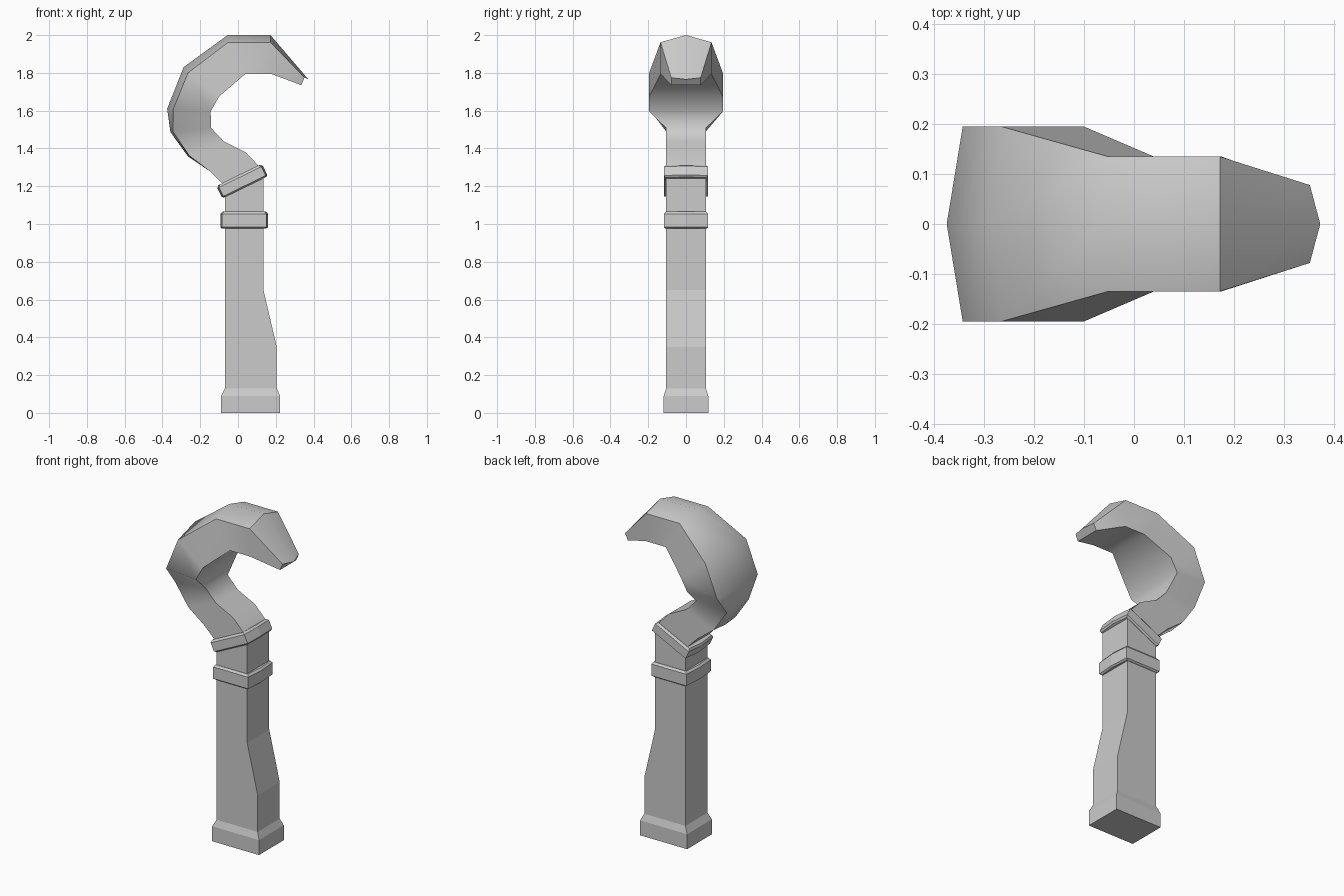
import bpy, bmesh
from math import radians
from mathutils import Matrix, Vector

if "Cube" in bpy.data.objects:
    bpy.data.objects.remove(bpy.data.objects["Cube"])


def loft(name, rings, smooth=0):
    """Skin a list of equal-length point rings and cap both ends."""
    bm = bmesh.new()
    loops = [[bm.verts.new(p) for p in ring] for ring in rings]
    n = len(loops[0])
    for a, b in zip(loops, loops[1:]):
        for i in range(n):
            j = (i + 1) % n
            bm.faces.new((a[i], a[j], b[j], b[i]))
    bm.faces.new(loops[0])
    bm.faces.new(loops[-1])
    bmesh.ops.recalc_face_normals(bm, faces=bm.faces)
    mesh = bpy.data.meshes.new(name)
    bm.to_mesh(mesh)
    bm.free()
    obj = bpy.data.objects.new(name, mesh)
    bpy.context.collection.objects.link(obj)
    if smooth:
        bpy.ops.object.select_all(action='DESELECT')
        obj.select_set(True)
        bpy.context.view_layer.objects.active = obj
        bpy.ops.object.shade_smooth_by_angle(angle=radians(smooth))
    return obj


# Handle: (left x, left z, right x, right z, half depth), slanted at the top
handle = [
    (-.09, 0, .223, 0, .118), (-.09, .09, .223, .09, .118),
    (-.07, .13, .205, .13, .105), (-.07, .35, .205, .35, .105),
    (-.07, .65, .135, .65, .105), (-.07, 1.17, .135, 1.27, .105),
]
loft("handle", [[(xl, -w, zl), (xr, -w, zr), (xr, w, zr), (xl, w, zl)]
                for xl, zl, xr, zr, w in handle])


# Collars: bands with slightly peaked ends and chamfered rims
def collar(name, centre, half_x, height, tilt):
    turn = Matrix.Translation(centre) @ Matrix.Rotation(radians(-tilt), 4, 'Y')
    h = height / 2
    rings = []
    for z, inset in ((-h, .010), (-h + .008, 0), (h - .012, 0), (h, .010)):
        x, y = half_x - inset, .117 - inset
        ring = [(-x + .009, -y), (x - .009, -y), (x, 0),
                (x - .009, y), (-x + .009, y), (-x, 0)]
        rings.append([turn @ Vector((px, py, z)) for px, py in ring])
    loft(name, rings)


collar("lower_collar", (.033, 0, 1.02), .126, .09, 0)
collar("upper_collar", (.022, 0, 1.227), .134, .072, 26)

# Hook: outer ridge, outer edge, inner edge (x, z pairs), half depth
hook = [
    ((-.065, 1.195), (-.065, 1.195), (.122, 1.295), .105),
    ((-.15, 1.28), (-.15, 1.28), (.04, 1.38), .105),
    ((-.265, 1.358), (-.258, 1.362), (-.075, 1.437), .105),
    ((-.358, 1.487), (-.345, 1.49), (-.142, 1.508), .105),
    ((-.375, 1.61), (-.343, 1.608), (-.145, 1.595), .195),
    ((-.288, 1.83), (-.265, 1.80), (-.10, 1.675), .195),
    ((-.055, 2.0), (-.052, 1.962), (.04, 1.795), .135),
    ((.172, 2.0), (.172, 1.962), (.175, 1.795), .135),
    ((.373, 1.765), (.352, 1.775), (.335, 1.735), .078),
]
loft("hook", [[(r[0], 0, r[1]), (o[0], w, o[1]), (i[0], w, i[1]),
               (i[0], -w, i[1]), (o[0], -w, o[1])]
              for r, o, i, w in hook], smooth=42)
